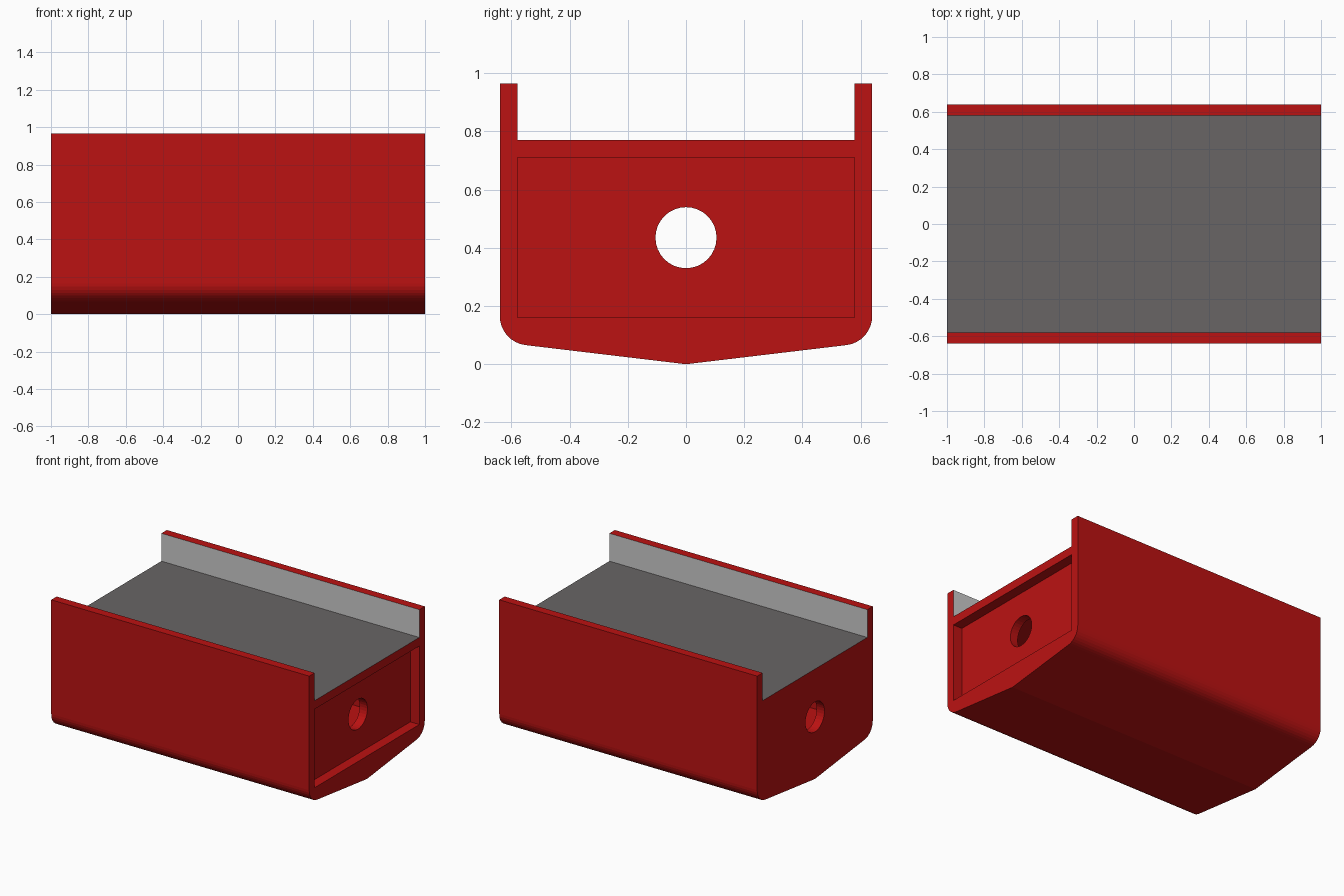
import bpy, bmesh
from math import radians, cos, sin, pi
from mathutils import Matrix

if "Cube" in bpy.data.objects:
    bpy.data.objects.remove(bpy.data.objects["Cube"])


def material(name, rgb):
    m = bpy.data.materials.new(name)
    m.diffuse_color = (*rgb, 1)
    m.use_nodes = True
    m.node_tree.nodes["Principled BSDF"].inputs["Base Color"].default_value = m.diffuse_color
    return m


def make_object(name, bm, mats=()):
    bmesh.ops.recalc_face_normals(bm, faces=bm.faces)
    me = bpy.data.meshes.new(name)
    bm.to_mesh(me)
    bm.free()
    for m in mats:
        me.materials.append(m)
    ob = bpy.data.objects.new(name, me)
    bpy.context.collection.objects.link(ob)
    return ob


def prism(profile, x0, x1):
    """Extrude a closed (y, z) profile along x."""
    bm = bmesh.new()
    face = bm.faces.new([bm.verts.new((x0, y, z)) for y, z in profile])
    ext = bmesh.ops.extrude_face_region(bm, geom=[face], use_keep_orig=True)
    verts = [g for g in ext["geom"] if isinstance(g, bmesh.types.BMVert)]
    bmesh.ops.translate(bm, verts=verts, vec=(x1 - x0, 0, 0))
    return bm


red = material("red_paint", (0.5, 0.006, 0.006))
dark = material("dark_grey", (0.14, 0.13, 0.13))

# Cross-section: shallow keel, rounded lower corners, raised side rims
DECK, RIM, HALF, INNER = 0.77, 0.965, 0.64, 0.58
arc = []
for i in range(9):
    a = radians(-83.3 + 83.3 * i / 8)
    arc.append((0.54 + 0.1 * cos(a), 0.165 + 0.1 * sin(a)))
right = arc + [(HALF, RIM), (INNER, RIM), (INNER, DECK)]
profile = [(0, 0)] + right + [(-y, z) for y, z in reversed(right)]

# Body, with dark deck and plain grey inner rim faces
bm = prism(profile, -1, 1)
bm.normal_update()
for f in bm.faces:
    c = f.calc_center_median()
    if len(f.verts) == 4 and c.z > DECK - 0.001:
        if abs(c.y) < 0.01:
            f.material_index = 1
        elif abs(abs(c.y) - INNER) < 0.001:
            f.material_index = 2
body = make_object("channel_body", bm, (red, dark, None))

# Cutters: hollow interior, recess on the right end, hole through both ends
box = [(-INNER, 0.16), (INNER, 0.16), (INNER, 0.71), (-INNER, 0.71)]
circle = [(0.105 * cos(2 * pi * i / 32), 0.435 + 0.105 * sin(2 * pi * i / 32))
          for i in range(32)]
for name, shape, x0, x1 in (("interior_cutter", box, -0.94, 0.87),
                            ("recess_cutter", box, 0.93, 1.2),
                            ("hole_cutter", circle, -1.2, 1.2)):
    cutter = make_object(name, prism(shape, x0, x1), (red,))
    cutter.hide_render = True
    cutter.display_type = 'WIRE'
    mod = body.modifiers.new(name, 'BOOLEAN')
    mod.operation = 'DIFFERENCE'
    mod.solver = 'EXACT'
    mod.object = cutter
